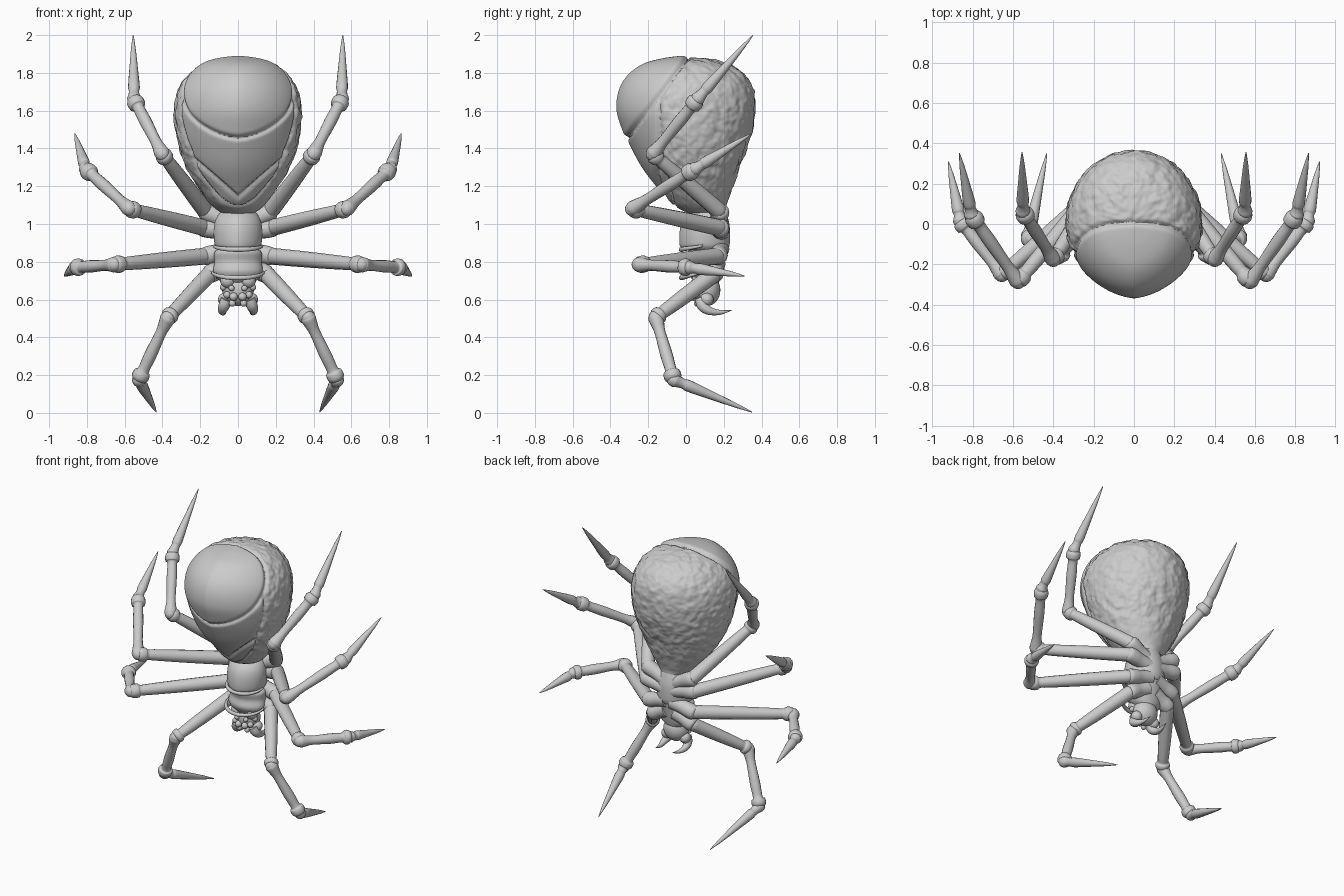
import bpy, bmesh, math
from mathutils import Vector, noise

if "Cube" in bpy.data.objects:
    bpy.data.objects.remove(bpy.data.objects["Cube"])


def finish(bm, name, angle=40):
    bmesh.ops.remove_doubles(bm, verts=bm.verts, dist=1e-5)
    bmesh.ops.recalc_face_normals(bm, faces=bm.faces)
    me = bpy.data.meshes.new(name)
    bm.to_mesh(me)
    bm.free()
    ob = bpy.data.objects.new(name, me)
    bpy.context.collection.objects.link(ob)
    bpy.ops.object.select_all(action='DESELECT')
    ob.select_set(True)
    bpy.context.view_layer.objects.active = ob
    bpy.ops.object.shade_smooth_by_angle(angle=math.radians(angle))
    return ob


def spline(rows, n):
    """Smooth rows of numbers into n + 1 rows (Catmull-Rom)."""
    rows = [Vector(r) for r in rows]
    out = []
    for i in range(n + 1):
        t = i / n * (len(rows) - 1)
        k = min(int(t), len(rows) - 2)
        f = t - k
        a, b, c, d = (rows[max(0, min(len(rows) - 1, k + j))] for j in (-1, 0, 1, 2))
        out.append(0.5 * (2 * b + (c - a) * f + (2 * a - 5 * b + 4 * c - d) * f * f
                          + (3 * b - a - 3 * c + d) * f ** 3))
    return out


def skin(bm, rings):
    """Bridge rings of points and cap the two ends."""
    loops = [[bm.verts.new(p) for p in r] for r in rings]
    n = len(loops[0])
    for a, b in zip(loops, loops[1:]):
        for i in range(n):
            j = (i + 1) % n
            bm.faces.new((a[i], a[j], b[j], b[i]))
    bm.faces.new(loops[0])
    bm.faces.new(loops[-1])


def body_rings(rows, n, seg, keel):
    """Rows are z, half width, front y, back y; keel pinches the front to a ridge."""
    rings = []
    for z, w, yf, yb in spline(rows, n):
        w, mid, half = max(w, .001), (yf + yb) / 2, max((yb - yf) / 2, .001)
        ring = []
        for i in range(seg):
            a = 2 * math.pi * i / seg
            c = math.cos(a)
            if c > 0:
                c -= keel * abs(math.sin(2 * a))
            ring.append(Vector((w * math.sin(a), mid - half * c, z)))
        rings.append(ring)
    return rings


def tube(bm, pts, radii, seg=14):
    """Round tube along pts with one radius per point."""
    pts = [Vector(p) for p in pts]
    rings = []
    side = None
    for i, p in enumerate(pts):
        d = (pts[min(i + 1, len(pts) - 1)] - pts[max(i - 1, 0)]).normalized()
        if side is None:
            side = d.orthogonal()
        side = (side - d * side.dot(d)).normalized()
        up = d.cross(side)
        rings.append([p + radii[i] * (side * math.cos(2 * math.pi * k / seg)
                                      + up * math.sin(2 * math.pi * k / seg)) for k in range(seg)])
    skin(bm, rings)


def limb(bm, a, b, profile):
    """Straight leg segment; profile holds (fraction, radius)."""
    a, b = Vector(a), Vector(b)
    rows = spline(profile, 4 * (len(profile) - 1))
    tube(bm, [a.lerp(b, t) for t, r in rows], [max(r, .002) for t, r in rows])


def ball(bm, c, r, scale=(1, 1, 1), seg=16):
    vs = bmesh.ops.create_uvsphere(bm, u_segments=seg, v_segments=seg // 2 + 2, radius=r)['verts']
    for v in vs:
        v.co = Vector(c) + Vector(v.co[i] * scale[i] for i in range(3))


# Abdomen: rough sac with three overlapping smooth plates on the front
abdomen = [(1.04, 0, .13, .13), (1.05, .07, .04, .2), (1.10, .14, -.07, .215), (1.2, .215, -.155, .25),
           (1.3, .272, -.23, .285), (1.4, .31, -.285, .322), (1.5, .33, -.33, .352),
           (1.6, .338, -.36, .365), (1.7, .32, -.35, .358), (1.78, .272, -.305, .32),
           (1.84, .2, -.225, .24), (1.87, .115, -.12, .14), (1.885, 0, 0, 0)]


def plate_offset(p):
    x = abs(p.x)
    v1 = p.z - (1.37 + .75 * x)
    v2 = p.z - (1.14 + .86 * x)
    top_edge = (p.z - 1.885) * .75 + .01 - p.y
    low_edge = -.14 + .25 * max(0, 1.4 - p.z) - p.y
    top = min(v1 * .8, top_edge * .8)
    mid = min(v2 * .76, low_edge)
    groove = lambda d, w=.011: math.exp(-(d / w) ** 2)
    if top > 0:
        return .008 - .018 * groove(top)
    if low_edge > 0:
        off = .003 if v2 > 0 else -.003
        return off - .016 * max(groove(top), groove(mid))
    rough = noise.noise(p * 22) * .008 + noise.noise(p * 45) * .004
    return rough * min(1, max(0, p.z - 1.03) * 4) - .014 * max(groove(top), groove(low_edge))


rings = body_rings(abdomen, 150, 240, .05)
centre = Vector((0, .02, 1.5))
for ring in rings[1:-1]:
    for p in ring:
        p += (p - centre).normalized() * plate_offset(p)
bm = bmesh.new()
skin(bm, rings)
finish(bm, "abdomen", 60)

# Thorax: two plated sections with a pinched waist between them
bm = bmesh.new()
skin(bm, body_rings([(1.10, .06, .08, .2), (1.04, .11, .0, .22), (.98, .128, -.03, .232),
                     (.90, .125, -.035, .232), (.87, .11, -.02, .225), (.855, .085, .03, .215)], 30, 48, .06))
skin(bm, body_rings([(.875, .09, .03, .215), (.85, .125, .01, .21), (.80, .125, .02, .20), (.75, .13, .01, .19),
                     (.71, .11, .03, .18), (.68, .06, .06, .17)], 30, 48, .04))
finish(bm, "thorax")

# Raised rims of the thorax plates
bm = bmesh.new()
for z, w, y0, sag in ((.885, .128, .09, .02), (.745, .135, .09, .03)):
    arc = [math.pi * i / 24 for i in range(25)]
    tube(bm, [(w * math.cos(a), y0 - .115 * math.sin(a), z - sag * math.sin(a)) for a in arc],
         [.006 + .007 * math.sin(a) for a in arc], 10)
finish(bm, "thorax_rims")

# Head with brow lumps
bm = bmesh.new()
ball(bm, (0, .11, .65), .08, (1.05, .9, 1.05), 28)
for s in (-1, 1):
    ball(bm, (s * .055, .07, .70), .04)
    ball(bm, (s * .07, .11, .60), .036)
finish(bm, "head")

# Eyes
bm = bmesh.new()
for s in (-1, 1):
    for x, y, z, r in ((.024, .04, .615, .022), (.058, .055, .625, .019), (.034, .038, .66, .016),
                       (.078, .075, .665, .018), (.03, .06, .58, .018)):
        ball(bm, (s * x, y, z), r, seg=12)
finish(bm, "eyes")

# Hooked fangs curling backwards
bm = bmesh.new()
for s in (-1, 1):
    rows = spline([(s * .06, .08, .60, .032), (s * .075, .09, .565, .03), (s * .083, .125, .54, .022),
                   (s * .075, .18, .532, .013), (s * .065, .24, .543, .002)], 20)
    tube(bm, [r[:3] for r in rows], [r[3] for r in rows])
finish(bm, "fangs")

# Legs: inner point, hip, knee, ankle and tip for each right-hand leg
legs = {
    "rear_leg": [(.03, .17, 1.0), (.17, .18, 1.065), (.40, -.175, 1.37), (.55, .06, 1.66), (.555, .355, 2.0)],
    "rear_middle_leg": [(.02, .18, .95), (.18, .18, .98), (.575, -.285, 1.08), (.805, .045, 1.29), (.865, .35, 1.48)],
    "front_middle_leg": [(.02, .18, .87), (.17, .17, .83), (.655, -.25, .785), (.86, .015, .77), (.92, .31, .725)],
    "front_leg": [(.03, .16, .79), (.15, .15, .735), (.37, -.16, .505), (.525, -.065, .175), (.432, .35, .004)],
}
coxa = [(0, .05), (.5, .046), (.85, .05), (1.1, .045), (1.2, .02)]
femur = [(-.06, .02), (0, .042), (.12, .044), (.5, .041), (.82, .036), (.9, .034), (.93, .045), (.99, .043), (1.03, .015)]
tibia = [(-.07, .015), (0, .04), (.1, .036), (.25, .029), (.6, .033), (.84, .031), (.88, .044), (.97, .045), (1.04, .02)]
tarsus = [(-.06, .015), (0, .037), (.07, .03), (.13, .027), (.2, .031), (.5, .022), (.8, .012), (1, .002)]
for name, joints in legs.items():
    for s, side in ((1, "right"), (-1, "left")):
        pts = [(s * x, y, z) for x, y, z in joints]
        bm = bmesh.new()
        for a, b, prof in zip(pts, pts[1:], (coxa, femur, tibia, tarsus)):
            limb(bm, a, b, prof)
        ball(bm, pts[2], .038)
        ball(bm, pts[3], .036)
        finish(bm, side + "_" + name, 50)
